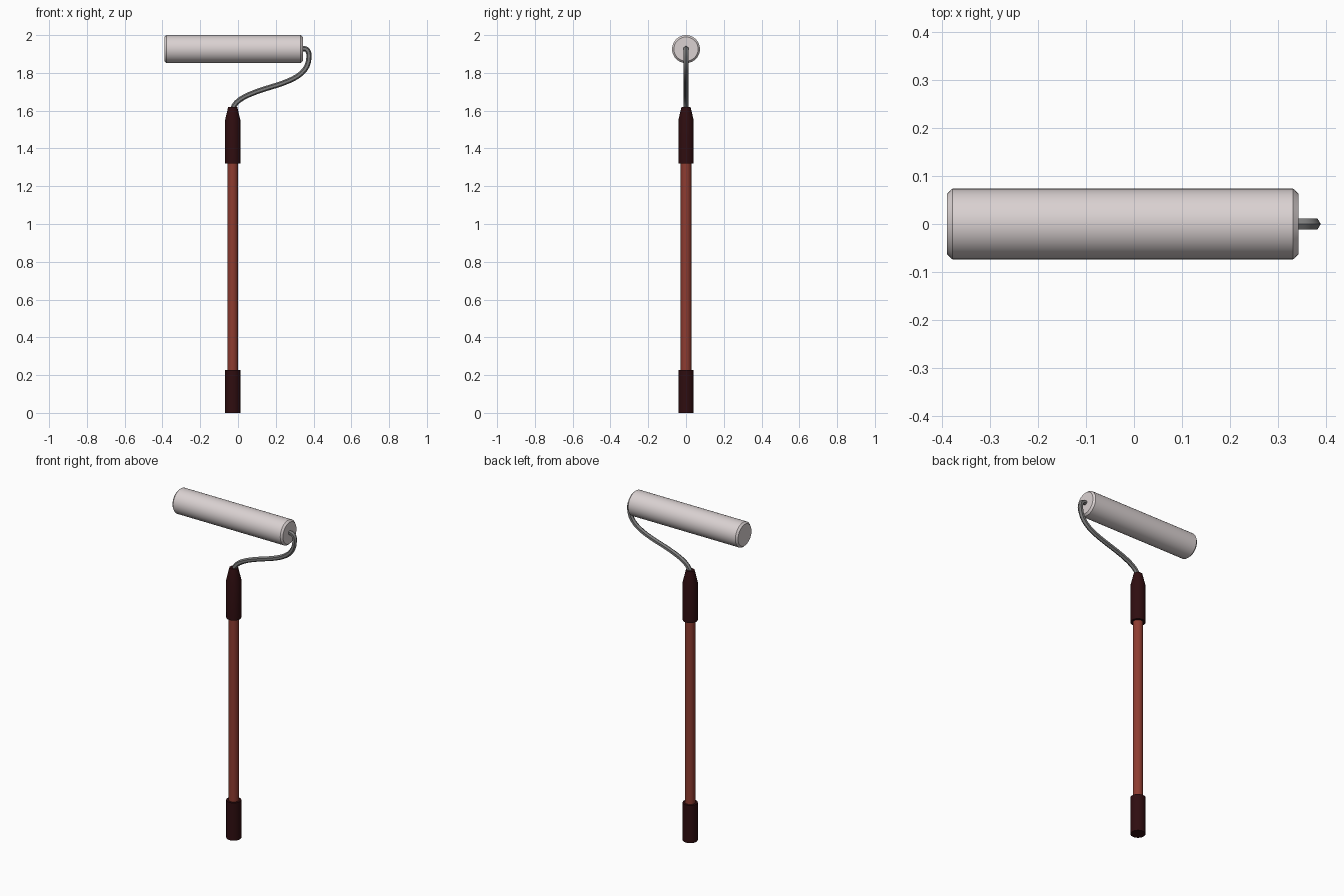
import bpy, bmesh, math
from mathutils import Vector, Matrix
from mathutils.geometry import interpolate_bezier

if "Cube" in bpy.data.objects:
    bpy.data.objects.remove(bpy.data.objects["Cube"])


def material(name, rgb):
    m = bpy.data.materials.new(name)
    m.diffuse_color = (*rgb, 1)
    m.use_nodes = True
    m.node_tree.nodes["Principled BSDF"].inputs["Base Color"].default_value = m.diffuse_color
    return m


WHITE = material("off_white_nap", (0.70, 0.64, 0.64))
GREY = material("grey_steel", (0.20, 0.20, 0.20))
RED = material("red_brown_pole", (0.27, 0.045, 0.03))
DARK = material("dark_maroon_grip", (0.028, 0.004, 0.005))


def skin(name, rings, mat):
    """Join equal-sized rings of points into a capped, smooth tube."""
    bm = bmesh.new()
    loops = [[bm.verts.new(p) for p in ring] for ring in rings]
    n = len(loops[0])
    for a, b in zip(loops, loops[1:]):
        for i in range(n):
            j = (i + 1) % n
            bm.faces.new((a[i], a[j], b[j], b[i]))
    bm.faces.new(loops[0][::-1])
    bm.faces.new(loops[-1])
    bmesh.ops.recalc_face_normals(bm, faces=bm.faces[:])
    mesh = bpy.data.meshes.new(name)
    bm.to_mesh(mesh)
    bm.free()
    mesh.materials.append(mat)
    ob = bpy.data.objects.new(name, mesh)
    bpy.context.collection.objects.link(ob)
    bpy.ops.object.select_all(action='DESELECT')
    ob.select_set(True)
    bpy.context.view_layer.objects.active = ob
    bpy.ops.object.shade_smooth_by_angle(angle=math.radians(35))
    return ob


def lathe(name, profile, mat, place, sides=32):
    """Turn (radius, height) pairs around z, then move by a matrix."""
    rings = []
    for r, h in profile:
        rings.append([place @ Vector((r * math.cos(t), r * math.sin(t), h))
                      for t in (2 * math.pi * i / sides for i in range(sides))])
    return skin(name, rings, mat)


# Handle: bottom grip, pole, tapered top grip
axis = Matrix.Translation((-0.028, 0, 0))
lathe("bottom_grip", [(0.041, 0), (0.041, 0.226)], DARK, axis)
lathe("pole", [(0.028, 0.2), (0.028, 1.35)], RED, axis)
lathe("top_grip", [(0.041, 1.32), (0.041, 1.548), (0.024, 1.62)], DARK, axis)

# Roller with bevelled ends, lying along x
along_x = Matrix.Translation((0, 0, 1.926)) @ Matrix.Rotation(math.pi / 2, 4, 'Y')
lathe("roller", [(0.064, -0.39), (0.074, -0.379), (0.074, 0.332), (0.064, 0.343)],
      WHITE, along_x)

# Bent wire arm: Bezier segments in the xz plane, six-sided section
segments = [
    ((0.30, 1.928), (0.32, 1.928), (0.33, 1.928), (0.35, 1.928)),
    ((0.35, 1.928), (0.368, 1.928), (0.376, 1.912), (0.376, 1.887)),
    ((0.376, 1.887), (0.376, 1.80), (0.30, 1.765), (0.20, 1.733)),
    ((0.20, 1.733), (0.08, 1.697), (-0.02, 1.665), (-0.028, 1.605)),
]
path = []
for seg in segments:
    pts = interpolate_bezier(*[Vector((x, 0, z)) for x, z in seg], 10)
    path += pts if not path else pts[1:]
rings = []
for i, p in enumerate(path):
    t = (path[min(i + 1, len(path) - 1)] - path[max(i - 1, 0)]).normalized()
    side = Vector((t.z, 0, -t.x))
    rings.append([p + 0.0138 * (side * math.cos(a) + Vector((0, 1, 0)) * math.sin(a))
                  for a in (math.pi * k / 3 for k in range(6))])
wire = skin("wire_arm", rings, GREY)
wire.data.shade_smooth()
